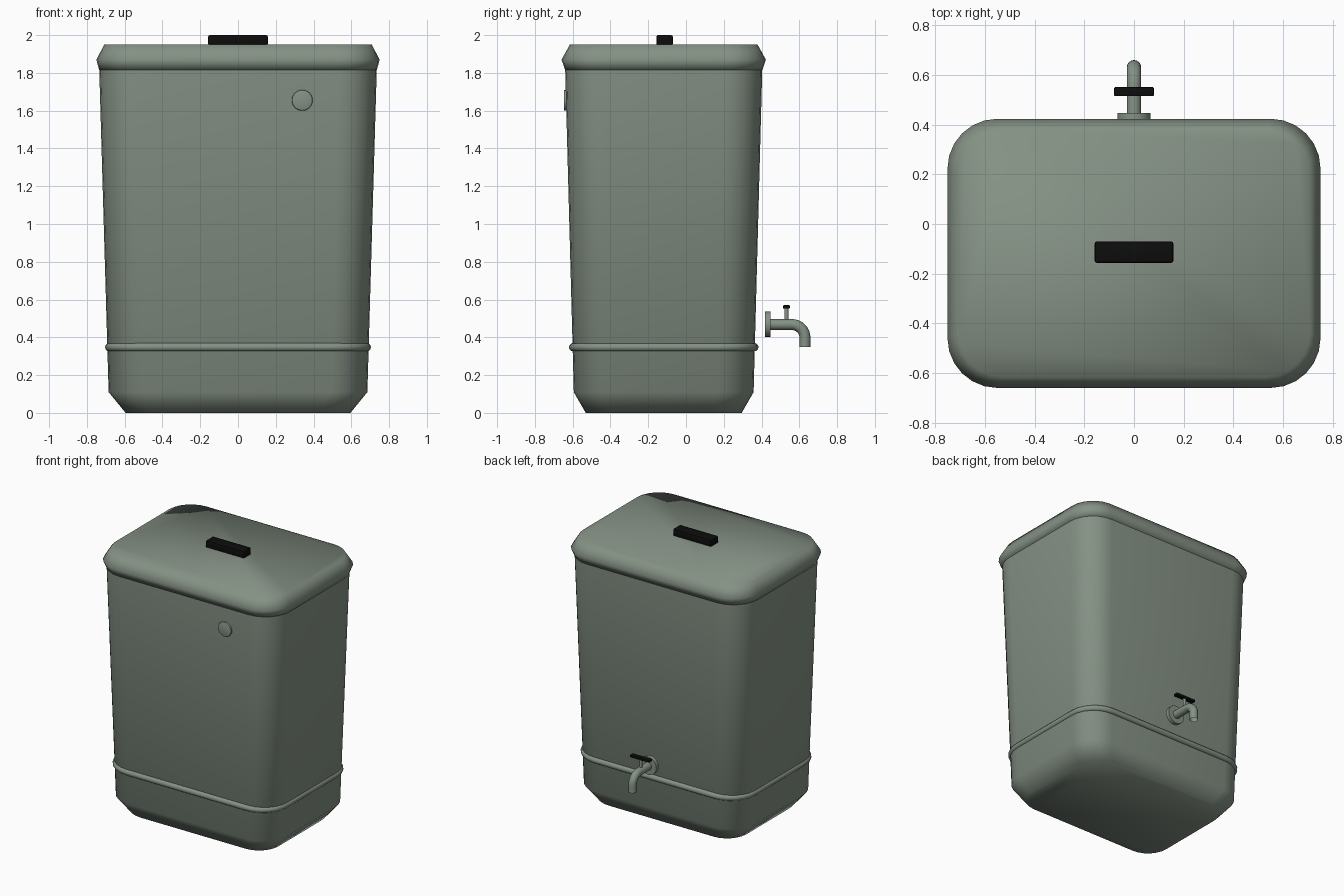
import bpy, bmesh, math
from mathutils import Matrix, Vector

old = bpy.data.objects.get("Cube")
if old:
    bpy.data.objects.remove(old)

CY = -0.118  # depth centre of the tank


def material(name, rgb, rough):
    m = bpy.data.materials.new(name)
    m.use_nodes = True
    m.diffuse_color = (*rgb, 1)
    b = m.node_tree.nodes["Principled BSDF"]
    b.inputs["Base Color"].default_value = (*rgb, 1)
    b.inputs["Roughness"].default_value = rough
    return m


green = material("grey green plastic", (0.235, 0.285, 0.235), 0.5)
black = material("black plastic", (0.004, 0.004, 0.004), 0.5)


def finish(name, bm, mat, angle=None):
    bmesh.ops.recalc_face_normals(bm, faces=bm.faces)
    me = bpy.data.meshes.new(name)
    bm.to_mesh(me)
    bm.free()
    ob = bpy.data.objects.new(name, me)
    bpy.context.collection.objects.link(ob)
    me.materials.append(mat)
    if angle:
        bpy.ops.object.select_all(action="DESELECT")
        ob.select_set(True)
        bpy.context.view_layer.objects.active = ob
        bpy.ops.object.shade_smooth_by_angle(angle=math.radians(angle))
    return ob


def rounded_rect(hx, hy, r, z, seg=6):
    pts = []
    for k, (sx, sy) in enumerate([(1, 1), (-1, 1), (-1, -1), (1, -1)]):
        for i in range(seg + 1):
            a = math.pi / 2 * (k + i / seg)
            pts.append(Vector((sx * (hx - r) + r * math.cos(a),
                               CY + sy * (hy - r) + r * math.sin(a), z)))
    return pts


def loft(name, sections, mat, angle, closed=False):
    bm = bmesh.new()
    rings = [[bm.verts.new(p) for p in rounded_rect(*s)] for s in sections]
    pairs = list(zip(rings, rings[1:]))
    if closed:
        pairs.append((rings[-1], rings[0]))
    else:
        bm.faces.new(rings[0])
        bm.faces.new(rings[-1])
    n = len(rings[0])
    for a, b in pairs:
        for i in range(n):
            j = (i + 1) % n
            bm.faces.new((a[i], a[j], b[j], b[i]))
    return finish(name, bm, mat, angle)


def cylinder(name, r, length, loc, axis, mat, bevel=0):
    bm = bmesh.new()
    rot = Vector((0, 0, 1)).rotation_difference(Vector(axis)).to_matrix().to_4x4()
    bmesh.ops.create_cone(bm, cap_ends=True, segments=24, radius1=r, radius2=r,
                          depth=length, matrix=Matrix.Translation(loc) @ rot)
    if bevel:
        rim = [e for e in bm.edges if any(len(f.verts) > 4 for f in e.link_faces)]
        bmesh.ops.bevel(bm, geom=rim, offset=bevel, segments=2, affect="EDGES", profile=0.5)
    return finish(name, bm, mat, 40)


def box(name, size, loc, mat, bevel):
    bm = bmesh.new()
    bmesh.ops.create_cube(bm, size=1, matrix=Matrix.Translation(loc) @ Matrix.Diagonal((*size, 1)))
    bmesh.ops.bevel(bm, geom=bm.edges[:], offset=bevel, segments=2, affect="EDGES", profile=0.5)
    return finish(name, bm, mat, 30)


# Tapered tank with chamfered foot
loft("tank_body", [(0.595, 0.413, 0.16, 0), (0.685, 0.476, 0.19, 0.11),
                   (0.735, 0.522, 0.2, 1.83)], green, 80)

# Lid with bulging rim
loft("lid", [(0.735, 0.522, 0.2, 1.815), (0.75, 0.541, 0.2, 1.87),
             (0.708, 0.497, 0.18, 1.95)], green, 80)

# Half-round band wrapped around the lower tank
band = []
for i in range(12):
    a = math.tau * i / 12
    d = 0.022 * math.cos(a)
    band.append((0.682 + d, 0.48 + d, 0.19 + d, 0.348 + 0.022 * math.sin(a)))
loft("lower_band", band, green, 60, closed=True)

# Lid handle and overflow cap
box("lid_handle", (0.316, 0.086, 0.054), (0, -0.113, 1.973), black, 0.008)
cylinder("overflow_cap", 0.055, 0.04, (0.34, -0.627, 1.655), (0, 1, 0), green, 0.006)

# Tap: flange, bent open spout, stem and lever
cylinder("tap_flange", 0.067, 0.029, (0, 0.432, 0.47), (0, 1, 0), green)
path = [Vector((0, 0.42, 0.468)), Vector((0, 0.56, 0.468))]
for i in range(1, 9):
    a = math.pi / 2 * i / 8
    path.append(Vector((0, 0.56 + 0.07 * math.sin(a), 0.398 + 0.07 * math.cos(a))))
path.append(Vector((0, 0.63, 0.348)))
bm = bmesh.new()
rings = []
for i, p in enumerate(path):
    t = (path[min(i + 1, len(path) - 1)] - path[max(i - 1, 0)]).normalized()
    if i == 1:
        t = Vector((0, 1, 0))
    side, up = Vector((1, 0, 0)), Vector((1, 0, 0)).cross(t)
    rings.append([bm.verts.new(p + 0.029 * (side * math.cos(math.tau * k / 16)
                                            + up * math.sin(math.tau * k / 16)))
                  for k in range(16)])
for a, b in zip(rings, rings[1:]):
    for k in range(16):
        j = (k + 1) % 16
        bm.faces.new((a[k], a[j], b[j], b[k]))
finish("tap_spout", bm, green, 40)
cylinder("tap_stem", 0.011, 0.08, (0, 0.532, 0.52), (0, 0, 1), green)
box("tap_lever", (0.16, 0.036, 0.018), (0, 0.532, 0.561), black, 0.004)
